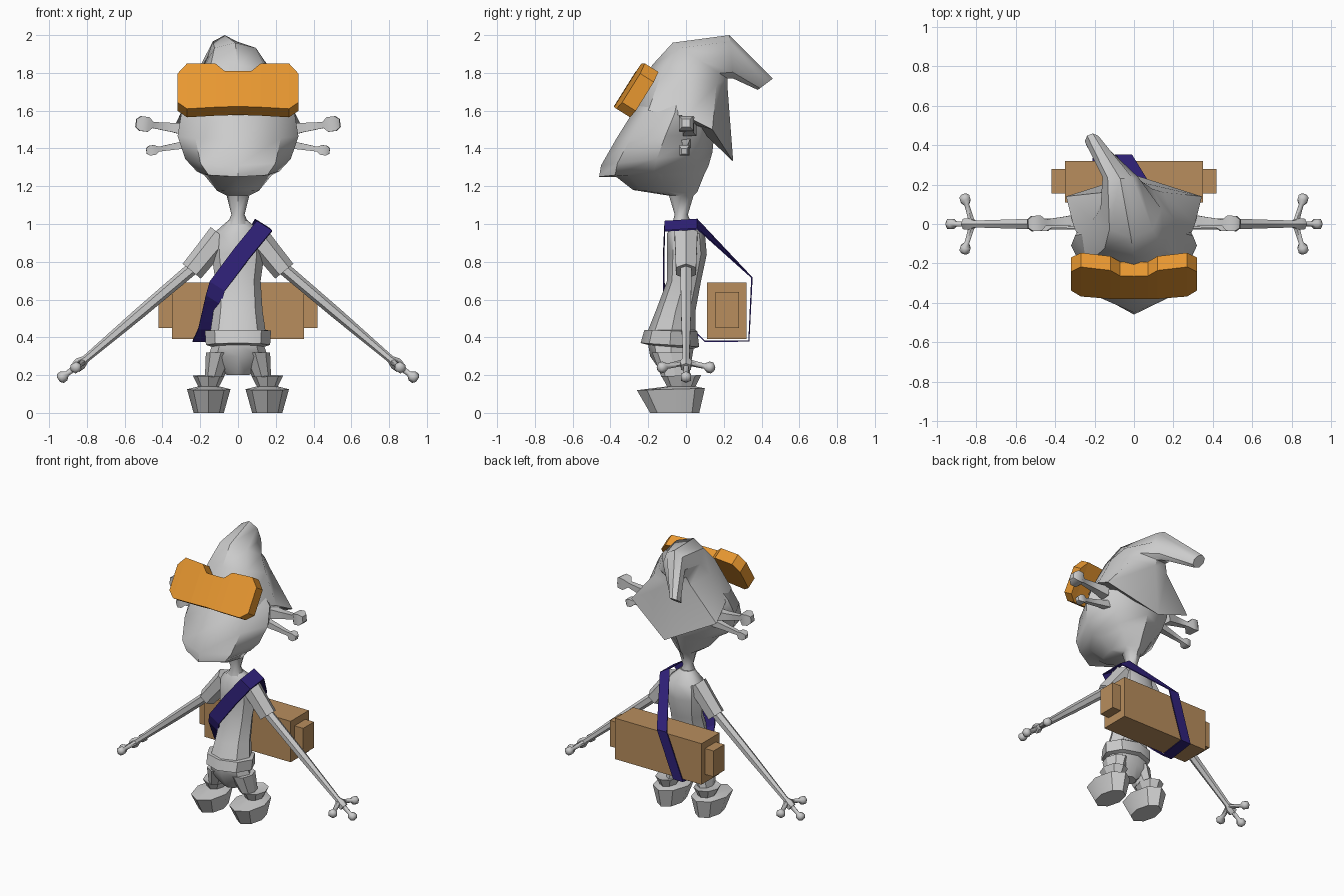
import bpy, bmesh, math
from mathutils import Vector, Matrix

default_cube = bpy.data.objects.get("Cube")
if default_cube:
    bpy.data.objects.remove(default_cube)


def make_material(name, color):
    mat = bpy.data.materials.new(name)
    mat.use_nodes = True
    mat.diffuse_color = (*color, 1)
    mat.node_tree.nodes["Principled BSDF"].inputs["Base Color"].default_value = (*color, 1)
    return mat


GREY = make_material("plain grey", (0.6, 0.6, 0.6))
ORANGE = make_material("goggle orange", (0.8, 0.31, 0.03))
TAN = make_material("pack tan", (0.48, 0.27, 0.11))
NAVY = make_material("strap navy", (0.03, 0.016, 0.2))


def finish(name, bm, mat, smooth_angle=None):
    """Turn a bmesh into a named object with one colour."""
    bmesh.ops.recalc_face_normals(bm, faces=bm.faces)
    mesh = bpy.data.meshes.new(name)
    bm.to_mesh(mesh)
    bm.free()
    mesh.materials.append(mat)
    obj = bpy.data.objects.new(name, mesh)
    bpy.context.collection.objects.link(obj)
    if smooth_angle:
        bpy.ops.object.select_all(action='DESELECT')
        obj.select_set(True)
        bpy.context.view_layer.objects.active = obj
        bpy.ops.object.shade_smooth_by_angle(angle=math.radians(smooth_angle))
    return obj


def loft(name, rings, mat, smooth_angle=None, closed=False):
    """Skin equal point rings; cap the ends, or join them when closed."""
    bm = bmesh.new()
    loops = [[bm.verts.new(p) for p in r] for r in rings]
    pairs = list(zip(loops, loops[1:]))
    if closed:
        pairs.append((loops[-1], loops[0]))
    else:
        bm.faces.new(loops[0])
        bm.faces.new(loops[-1])
    for a, b in pairs:
        n = len(a)
        for i in range(n):
            j = (i + 1) % n
            bm.faces.new((a[i], a[j], b[j], b[i]))
    return finish(name, bm, mat, smooth_angle)


def ring(cx, width, front_y, front_z, back_y, back_z, sides=8):
    """Oval ring leaning between a front point and a back point."""
    points = []
    for i in range(sides):
        a = math.tau * i / sides
        t = (1 - math.cos(a)) / 2
        points.append((cx + width * math.sin(a),
                       front_y + (back_y - front_y) * t,
                       front_z + (back_z - front_z) * t))
    return points


def spindle(name, start, end, profile, sides=6):
    """Turned rod from start to end; profile gives (fraction, radius)."""
    start, end = Vector(start), Vector(end)
    turn = (end - start).to_track_quat('Z', 'Y')
    rings = []
    for t, r in profile:
        centre = start.lerp(end, t)
        rings.append([centre + turn @ Vector((r * math.cos(math.tau * (i + 0.5) / sides),
                                              r * math.sin(math.tau * (i + 0.5) / sides), 0))
                      for i in range(sides)])
    return loft(name, rings, GREY, 50)


def box(name, x, y, z, mat):
    bm = bmesh.new()
    size = [hi - lo for lo, hi in (x, y, z)]
    mid = [(hi + lo) / 2 for lo, hi in (x, y, z)]
    bmesh.ops.create_cube(bm, size=1, matrix=Matrix.Translation(mid) @ Matrix.Diagonal((*size, 1)))
    return finish(name, bm, mat)


# Head with neck, chin and pointed nose
loft("head", [ring(0, *s) for s in (
    (.07, -.08, .97, .04, .97),
    (.035, -.06, 1.05, .01, 1.05),
    (.06, -.09, 1.15, .04, 1.15),
    (.11, -.28, 1.18, .06, 1.17),
    (.18, -.37, 1.25, .1, 1.27),
    (.22, -.46, 1.25, .12, 1.31),
    (.28, -.45, 1.31, .14, 1.38),
    (.32, -.37, 1.45, .15, 1.48),
    (.3, -.27, 1.61, .15, 1.56),
    (.2, -.19, 1.72, .12, 1.7))], GREY, 45)

# Pointed hat whose tip flops backward
rim_half = [(.23, -.2, 1.6), (.31, 0, 1.57), (.345, .14, 1.5)]
rim = ([(0, -.27, 1.6)] + rim_half + [(0, .25, 1.33)]
       + [(-x, y, z) for x, y, z in reversed(rim_half)])
loft("hat", [ring(0, .2, -.2, 1.61, .1, 1.5), rim] + [ring(*s) for s in (
    (0, .21, -.18, 1.84, .22, 1.72),
    (-.015, .155, -.07, 1.96, .22, 1.77),
    (-.07, .09, .23, 2.0, .25, 1.77),
    (-.21, .04, .46, 1.77, .38, 1.71))], GREY, 42)

# Shirt with flared hem and trouser seat
loft("torso", [ring(0, *s) for s in (
    (.05, -.06, 1.02, .03, 1.02),
    (.13, -.1, .95, .1, .95),
    (.14, -.1, .84, .11, .84),
    (.12, -.1, .7, .08, .7),
    (.13, -.16, .54, .05, .54),
    (.145, -.2, .44, .05, .44),
    (.175, -.22, .44, .06, .43),
    (.17, -.24, .37, .07, .35),
    (.14, -.2, .36, .04, .34),
    (.16, -.19, .3, .03, .28),
    (.06, -.12, .2, -.01, .2))], GREY, 40)

for side, s in (("left", 1), ("right", -1)):
    # Leg, flared cuff and heavy boot
    loft(side + "_leg", [ring(s * cx, *rest) for cx, *rest in (
        (.09, .08, -.18, .32, .02, .32),
        (.125, .05, -.13, .19, .02, .19),
        (.155, .085, -.13, .195, .08, .2),
        (.155, .055, -.1, .14, .05, .14),
        (.155, .115, -.26, .12, .1, .13),
        (.155, .08, -.19, 0, .07, 0))], GREY, 30)

    # Sleeve, arm and three splayed fingers
    spindle(side + "_sleeve", (s * .09, 0, .94), (s * .245, 0, .75),
            ((0, .07), (.5, .065), (1, .062)))
    spindle(side + "_arm", (s * .2, 0, .8), (s * .86, 0, .24),
            ((0, .035), (.5, .03), (.92, .02), (.96, .034), (1, .03)))
    for finger, tip in (("front", (.865, -.15, .235)), ("middle", (.95, 0, .175)),
                        ("back", (.865, .15, .235))):
        spindle(f"{side}_{finger}_finger", (s * .82, 0, .27), (s * tip[0], *tip[1:]),
                ((0, .018), (.65, .014), (.78, .03), (.92, .03), (1, .015)))

    # Knobbed stalks on the side of the head
    spindle(side + "_upper_stalk", (s * .26, .02, 1.5), (s * .54, 0, 1.535),
            ((0, .05), (.3, .035), (.68, .023), (.77, .055), (.92, .055), (1, .03)), 4)
    spindle(side + "_lower_stalk", (s * .22, 0, 1.43), (s * .485, -.01, 1.385),
            ((0, .035), (.4, .025), (.75, .018), (.83, .037), (.94, .037), (1, .02)), 4)

# Goggles: notched plate wrapped around the brow and leaning back
half_columns = ((.32, .04, .22), (.27, 0, .283), (.12, .01, .283), (.07, .012, .235))
columns = ([(-x, lo, hi) for x, lo, hi in half_columns] + [(0, .015, .235)]
           + list(reversed(half_columns)))
slope, inward = Vector((0, .53, .848)), Vector((0, .848, -.53)) * .085
goggle_rings = []
for x, low, high in columns:
    base = Vector((x, -.39 + .3 * x * x, 1.61))
    front_low, front_high = base + slope * low, base + slope * high
    goggle_rings.append([front_low, front_high, front_high + inward, front_low + inward])
loft("goggles", goggle_rings, ORANGE)

# Long pack with a smaller block at each end
box("pack", (-.35, .35), (.11, .32), (.39, .69), TAN)
for side, s in (("left", 1), ("right", -1)):
    box(side + "_pack_end", sorted((s * .34, s * .42)), (.155, .28), (.45, .64), TAN)

# Strap running over the shoulder and around the pack
SLANT, LEVEL = Vector((.04, 0, -.025)), Vector((.04, 0, 0))
strap_path = (
    ((.14, -.11, .985), SLANT), ((.13, .06, .995), SLANT),
    ((-.05, .345, .715), LEVEL), ((-.17, .33, .383), LEVEL),
    ((-.2, .1, .383), LEVEL), ((-.17, .03, .45), LEVEL),
    ((-.13, -.09, .6), SLANT), ((-.11, -.115, .67), SLANT),
    ((.02, -.115, .84), SLANT))
centre = Vector((0, .08, .65))
strap_rings = []
for point, half_width in strap_path:
    p = Vector(point)
    out = p - centre
    out.x = 0
    out = out.normalized() * .008
    strap_rings.append([p - half_width, p + half_width,
                        p + half_width + out, p - half_width + out])
loft("strap", strap_rings, NAVY, closed=True)
